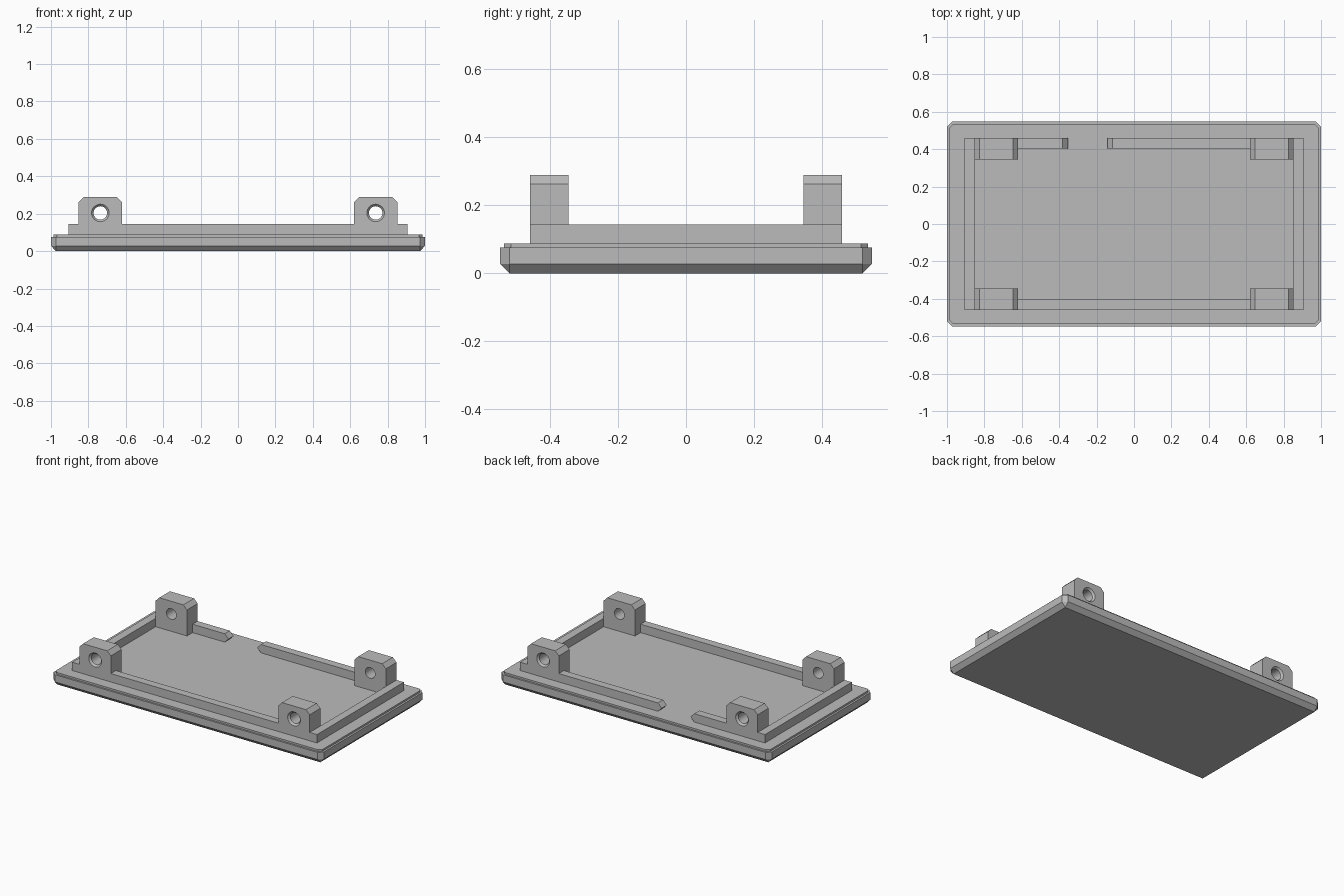
import bpy, bmesh, math

cube = bpy.data.objects.get("Cube")
if cube:
    bpy.data.objects.remove(cube, do_unlink=True)

grey = bpy.data.materials.new("plain grey")
grey.use_nodes = True
grey.diffuse_color = (0.5, 0.5, 0.5, 1)
grey.node_tree.nodes["Principled BSDF"].inputs["Base Color"].default_value = (0.5, 0.5, 0.5, 1)

LEDGE, WALL_TOP, LUG_TOP = 0.088, 0.144, 0.289
WALL_X, WALL_Y, THICK = 0.906, 0.459, 0.054     # outer half sizes of the raised rim
LUG_IN, LUG_OUT, LUG_DEPTH = 0.62, 0.852, 0.113


def add_object(name, bm):
    bmesh.ops.recalc_face_normals(bm, faces=bm.faces)
    mesh = bpy.data.meshes.new(name)
    bm.to_mesh(mesh)
    bm.free()
    mesh.materials.append(grey)
    ob = bpy.data.objects.new(name, mesh)
    bpy.context.collection.objects.link(ob)
    return ob


def prism(name, profile, y0, y1):
    """Extrude an (x, z) profile from y0 to y1."""
    bm = bmesh.new()
    face = bm.faces.new([bm.verts.new((x, y0, z)) for x, z in profile])
    out = bmesh.ops.extrude_face_region(bm, geom=[face])["geom"]
    moved = [v for v in out if isinstance(v, bmesh.types.BMVert)]
    bmesh.ops.translate(bm, verts=moved, vec=(0, y1 - y0, 0))
    return add_object(name, bm)


def box_profile(x0, x1):
    return [(x0, LEDGE), (x1, LEDGE), (x1, WALL_TOP), (x0, WALL_TOP)]


def corner_cut_plate(name, hx, hy, cut, z0, z1, foot=None):
    """Plate with cut corners; foot adds a smaller rectangle at z = 0."""
    bm = bmesh.new()
    for sx in (-1, 1):
        for sy in (-1, 1):
            for z in (z0, z1):
                bm.verts.new((sx * hx, sy * (hy - cut), z))
                bm.verts.new((sx * (hx - cut), sy * hy, z))
            if foot:
                bm.verts.new((sx * foot[0], sy * foot[1], 0))
    bmesh.ops.convex_hull(bm, input=bm.verts)
    bmesh.ops.dissolve_limit(bm, angle_limit=0.01, verts=bm.verts, edges=bm.edges)
    return add_object(name, bm)


# Base plate with chamfered underside, and the thin step on top
corner_cut_plate("base_plate", 1.0, 0.547, 0.027, 0.028, 0.076, foot=(0.973, 0.52))
corner_cut_plate("top_step", 0.987, 0.535, 0.02, 0.076, LEDGE)

# Side walls and front wall of the rim
prism("left_wall", box_profile(WALL_X - THICK, WALL_X), -WALL_Y, WALL_Y)
prism("right_wall", box_profile(-WALL_X, THICK - WALL_X), -WALL_Y, WALL_Y)
prism("front_wall", box_profile(-LUG_IN, LUG_IN), -WALL_Y, THICK - WALL_Y)

# Back wall in two pieces, with pointed ends facing the gap
mid = (LEDGE + WALL_TOP) / 2
for name, start, end, tip in (("back_wall_right", -LUG_IN, -0.382, -0.354),
                              ("back_wall_left", LUG_IN, -0.114, -0.142)):
    prism(name, [(start, LEDGE), (end, LEDGE), (tip, mid), (end, WALL_TOP),
                 (start, WALL_TOP)], WALL_Y - THICK, WALL_Y)

# Screw lug, built around its own centre with its outer face towards -y
half = (LUG_OUT - LUG_IN) / 2
cut = 0.027
lug = prism("front_left_lug",
            [(-half, LEDGE), (half, LEDGE), (half, LUG_TOP - cut), (half - cut, LUG_TOP),
             (cut - half, LUG_TOP), (-half, LUG_TOP - cut)], 0, LUG_DEPTH)

# Countersunk hole cutter: a lathed profile of (radius, y)
bm = bmesh.new()
rings = []
for radius, y in ((0.056, -0.01), (0.036, 0.012), (0.036, LUG_DEPTH + 0.02)):
    rings.append([bm.verts.new((radius * math.cos(a), y, 0.204 + radius * math.sin(a)))
                  for a in (math.tau * i / 32 for i in range(32))])
for a, b in zip(rings, rings[1:]):
    for i in range(32):
        j = (i + 1) % 32
        bm.faces.new((a[i], a[j], b[j], b[i]))
bm.faces.new(rings[0])
bm.faces.new(rings[-1])
cutter = add_object("hole_cutter", bm)
cutter.hide_render = True

bpy.ops.object.select_all(action="DESELECT")
bpy.context.view_layer.objects.active = lug
lug.select_set(True)
mod = lug.modifiers.new("screw_hole", "BOOLEAN")
mod.operation = "DIFFERENCE"
mod.solver = "EXACT"
mod.object = cutter
bpy.ops.object.modifier_apply(modifier=mod.name)
bpy.data.objects.remove(cutter, do_unlink=True)
bpy.ops.object.shade_smooth_by_angle(angle=math.radians(25))

# Place a lug in every corner
centre = (LUG_IN + LUG_OUT) / 2
lug.location = (centre, -WALL_Y, 0)
for name, sx, sy in (("front_right_lug", -1, -1), ("back_left_lug", 1, 1),
                     ("back_right_lug", -1, 1)):
    copy = lug.copy()
    copy.name = name
    copy.location = (sx * centre, sy * WALL_Y, 0)
    copy.rotation_euler.z = math.pi if sy > 0 else 0
    bpy.context.collection.objects.link(copy)
